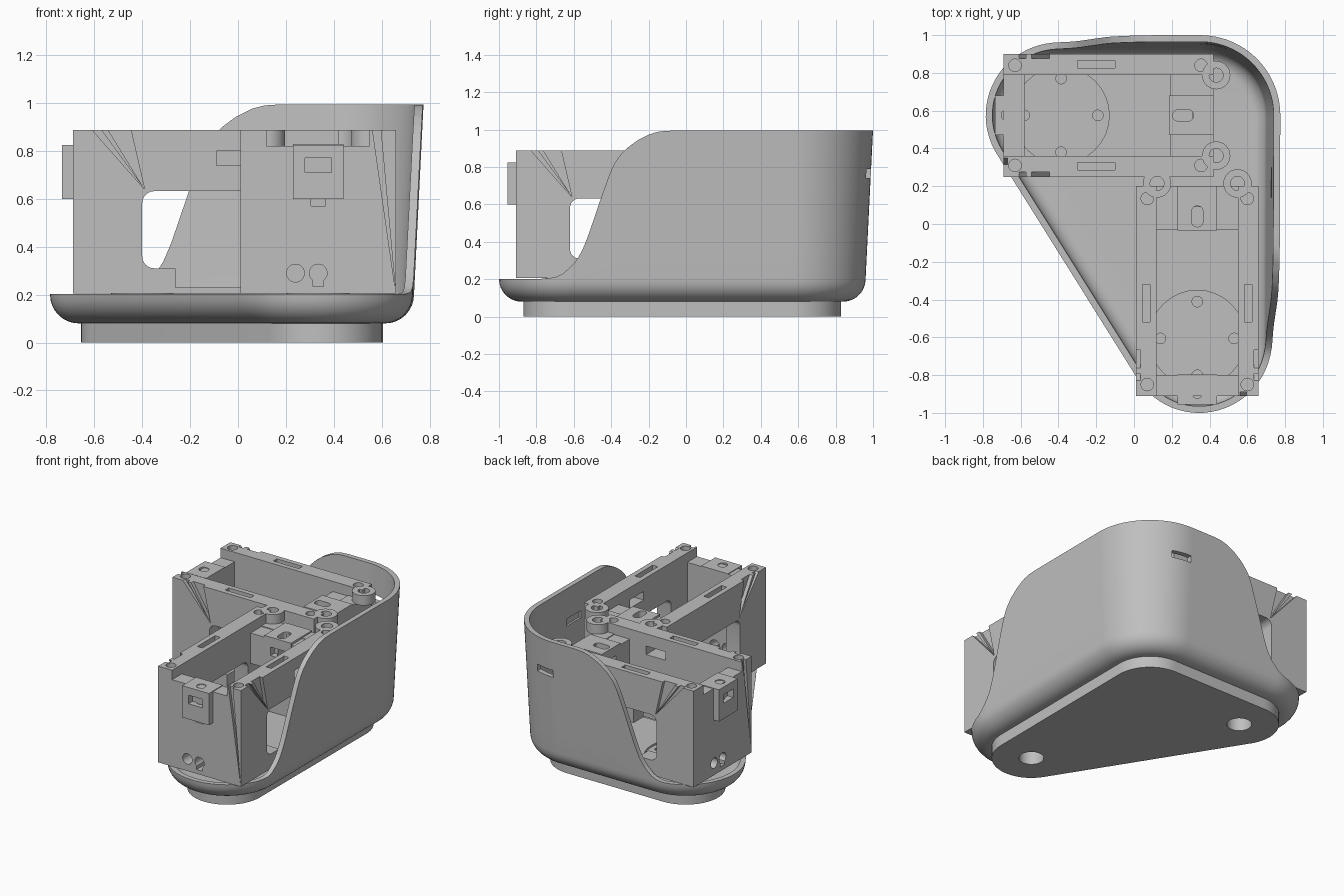
import bpy, bmesh, math
from mathutils import Vector, Matrix

old = bpy.data.objects.get("Cube")
if old:
    bpy.data.objects.remove(old, do_unlink=True)

mat = bpy.data.materials.new("plain grey")
mat.use_nodes = True
GREY = (0.52, 0.52, 0.52, 1)
mat.diffuse_color = GREY
mat.node_tree.nodes["Principled BSDF"].inputs["Base Color"].default_value = GREY


def make(name, bm):
    bmesh.ops.recalc_face_normals(bm, faces=bm.faces)
    me = bpy.data.meshes.new(name)
    bm.to_mesh(me)
    bm.free()
    me.materials.append(mat)
    ob = bpy.data.objects.new(name, me)
    bpy.context.collection.objects.link(ob)
    return ob


def box(name, lo, hi, bevel=0, axis=1):
    bm = bmesh.new()
    lo, hi = Vector(lo), Vector(hi)
    bmesh.ops.create_cube(bm, size=1, matrix=Matrix.Translation((lo + hi) / 2) @ Matrix.Diagonal((*(hi - lo), 1)))
    if bevel:
        along = [e for e in bm.edges if abs((e.verts[0].co - e.verts[1].co)[axis]) > 1e-4]
        bmesh.ops.bevel(bm, geom=along, offset=bevel, segments=6, profile=0.5, affect='EDGES')
    return make(name, bm)


def cyl(name, centre, r, depth, along_x=False):
    bm = bmesh.new()
    m = Matrix.Translation(centre)
    if along_x:
        m = m @ Matrix.Rotation(math.pi / 2, 4, 'Y')
    bmesh.ops.create_cone(bm, cap_ends=True, segments=32, radius1=r, radius2=r, depth=depth, matrix=m)
    return make(name, bm)


def prism(name, pts, shift):
    # Flat polygon swept along a vector
    bm = bmesh.new()
    f = bm.faces.new([bm.verts.new(p) for p in pts])
    ext = bmesh.ops.extrude_face_region(bm, geom=[f])
    bmesh.ops.translate(bm, vec=shift, verts=[v for v in ext["geom"] if isinstance(v, bmesh.types.BMVert)])
    return make(name, bm)


def loft(name, rings):
    bm = bmesh.new()
    rows = [[bm.verts.new(p) for p in ring] for ring in rings]
    n = len(rows[0])
    for a, b in zip(rows, rows[1:]):
        for i in range(n):
            j = (i + 1) % n
            bm.faces.new((a[i], a[j], b[j], b[i]))
    bm.faces.new(rows[0])
    bm.faces.new(rows[-1])
    return make(name, bm)


def cut(ob, *cutters):
    for c in cutters:
        mod = ob.modifiers.new("cut", 'BOOLEAN')
        mod.operation, mod.solver, mod.object = 'DIFFERENCE', 'EXACT', c
        dg = bpy.context.evaluated_depsgraph_get()
        me = bpy.data.meshes.new_from_object(ob.evaluated_get(dg))
        ob.modifiers.clear()
        ob.data = me
        bpy.data.objects.remove(c, do_unlink=True)


# Rounded triangle outline: three equal arcs joined by straight runs
RADIUS = 0.385
LOBES = [((0.345, -0.615), 212, 360), ((0.35, 0.575), 0, 90), ((-0.4, 0.575), 90, 212)]
outline = []
for (cx, cy), a0, a1 in LOBES:
    arc = []
    for i in range(25):
        a = math.radians(a0 + (a1 - a0) * i / 24)
        n = Vector((math.cos(a), math.sin(a)))
        arc.append((Vector((cx, cy)) + n * RADIUS, n))
    if outline:
        p0, n0 = outline[-1]
        outline += [(p0.lerp(arc[0][0], i / 60), n0) for i in range(1, 60)]
    outline += arc

# Height of the wall rim: low around the lobes, sweeping up to the back corner
SWEEP = [(-0.77, 0.2), (-0.7, 0.207), (-0.65, 0.232), (-0.6, 0.28), (-0.565, 0.33),
         (-0.53, 0.41), (-0.455, 0.63), (-0.405, 0.77), (-0.37, 0.84), (-0.32, 0.895),
         (-0.26, 0.94), (-0.19, 0.975), (-0.14, 0.988), (-0.08, 0.992)]


def rim(p):
    t = p.y if p.x > 0.35 else p.x - 0.25 if p.y > 0.57 else -1
    if t <= SWEEP[0][0]:
        return 0.2
    for (t0, z0), (t1, z1) in zip(SWEEP, SWEEP[1:]):
        if t <= t1:
            return z0 + (z1 - z0) * (t - t0) / (t1 - t0)
    return SWEEP[-1][1]


def ring(off, z):
    return [(*(p + n * off), z) for p, n in outline]


def wall_ring(off, k):
    pts = []
    for p, n in outline:
        z = 0.2 + (rim(p) - 0.2) * k + 0.002 * k
        pts.append((*(p + n * (off + 0.05 * (z - 0.2))), z))
    return pts


# Shell: curved tray bottom and flaring wall, with thickness
T, R = 0.035, 0.12
angles = [math.radians(90 * i / 8) for i in range(9)]
rings = [ring(-R + R * math.sin(a), 0.2 - R * math.cos(a)) for a in angles]
rings += [wall_ring(0, k / 6) for k in range(1, 7)]
rings += [wall_ring(-T, k / 6) for k in range(6, 0, -1)]
r = R - T
rings += [ring(-T - r + r * math.sin(a), 0.2 - r * math.cos(a)) for a in reversed(angles)]
shell = loft("shell", rings)
cut(shell, box("slot_cutter", (0.35, 0.85, 0.74), (0.49, 1.1, 0.79)),
    box("pocket_cutter", (0.6, 0.14, 0.74), (0.74, 0.3, 0.79)))

# Base plate, with two round holes running up through the tray floor
base = loft("base_plate", [ring(-0.13, 0), ring(-0.13, 0.085)])
for (cx, cy) in (LOBES[0][0], LOBES[2][0]):
    for ob in (base, shell):
        cut(ob, cyl("hole_cutter", (cx, cy, 0.06), 0.08, 0.2))

# Motor holder, modelled along x from its outer end
L, W, TOP = 1.11, 0.325, 0.887
holder = box("holder_frame", (0, -W, 0.205), (L, W, TOP))
cutters = [box("c", (0.11, -0.215, 0.23), (1.0, 0.215, 1)),
           box("c", (-0.1, -0.215, 0.82), (0.2, 0.215, 1)),
           box("c", (0.9, -0.215, 0.82), (1.2, 0.215, 1)),
           box("c", (0.29, -0.5, 0.31), (0.85, 0.5, 0.632), 0.05),
           box("c", (0.43, -0.5, 0.23), (0.85, 0.5, 0.4)),
           box("c", (0.6, -0.5, 0.74), (0.75, 0, 0.8)),
           box("c", (-0.1, -0.03, 0.57), (0.2, 0.03, 0.62)),
           cyl("c", (0.304, 0, 0.225), 0.255, 0.014),
           cyl("c", (0, 0.095, 0.29), 0.037, 0.3, True),
           cyl("c", (0, 0, 0.29), 0.037, 0.3, True),
           box("c", (-0.1, -0.022, 0.235), (0.13, 0.022, 0.28))]
for du, dv in ((1, 0), (-1, 0), (0, 1), (0, -1)):
    cutters.append(cyl("c", (0.304 + 0.195 * du, 0.195 * dv, 0.22), 0.028, 0.06))
for s in (-1, 1):
    cutters += [box("c", (0.39, s * 0.27 - 0.02, 0.75), (0.59, s * 0.27 + 0.02, 1)),
                cyl("c", (0.06, s * 0.265, TOP), 0.033, 0.4),
                cyl("c", (1.045, s * 0.265, TOP), 0.033, 0.4)]
    # Tapering grooves running from the top edge to the window corner
    for u0, u1 in ((0.07, 0.11), (0.14, 0.24)):
        cutters.append(prism("c", [(u0, s * 0.3, 0.9), (u1, s * 0.3, 0.9), (0.3, s * 0.3, 0.64)], (0, s * 0.1, 0)))
cutters.append(prism("c", [(0.02, -0.225, 0.9), (0.02, -0.26, 0.9), (0.02, -0.322, 0.22)], (-0.1, 0, 0)))
cut(holder, *cutters)

# Clip on the outer end, inner shelf, and screw bosses
clip = box("holder_clip", (-0.045, -0.105, 0.6), (0.112, 0.105, 0.825))
cut(clip, box("c", (-0.1, -0.055, 0.71), (0.03, 0.055, 0.77)),
    box("c", (-0.012, -0.03, 0.65), (0.052, 0.03, 0.9), 0.028, 2))
shelf = box("holder_shelf", (0.88, -0.215, 0.6), (1.01, 0.215, 0.815))
block = box("shelf_block", (0.875, -0.105, 0.6), (1.112, 0.105, 0.83))
for b in (shelf, block):
    cut(b, box("c", (0.895, -0.03, 0.65), (1.005, 0.03, 0.9), 0.028, 2),
        box("c", (0.8, -0.055, 0.7), (0.92, 0.055, 0.76)))
parts = [holder, clip, shelf, block]
for s, side in ((-1, "a"), (1, "b")):
    boss = cyl("screw_boss_" + side, (1.125, s * 0.213, 0.852), 0.075, 0.07)
    cut(boss, cyl("c", (1.125, s * 0.213, 0.85), 0.037, 0.2))
    parts.append(boss)
post = cyl("support_post", (0.29, 0, 0.16), 0.13, 0.1)
cut(post, cyl("c", (0.29, 0, 0.1), 0.08, 0.16))
parts.append(post)

# Place one holder on the left-hand run and a turned copy on the front run
back_place = Matrix.Translation((-0.69, 0.575, 0))
front_place = Matrix.Translation((0.335, -0.91, 0)) @ Matrix.Rotation(math.pi / 2, 4, 'Z')
for ob in parts:
    twin = ob.copy()
    bpy.context.collection.objects.link(twin)
    twin.name, ob.name = "front_" + ob.name, "back_" + ob.name
    ob.matrix_world, twin.matrix_world = back_place, front_place

# Smooth curves, keep hard edges
bpy.ops.object.select_all(action='DESELECT')
for ob in parts + [shell, base]:
    ob.select_set(True)
    bpy.context.view_layer.objects.active = ob
bpy.ops.object.shade_smooth_by_angle(angle=math.radians(35))
